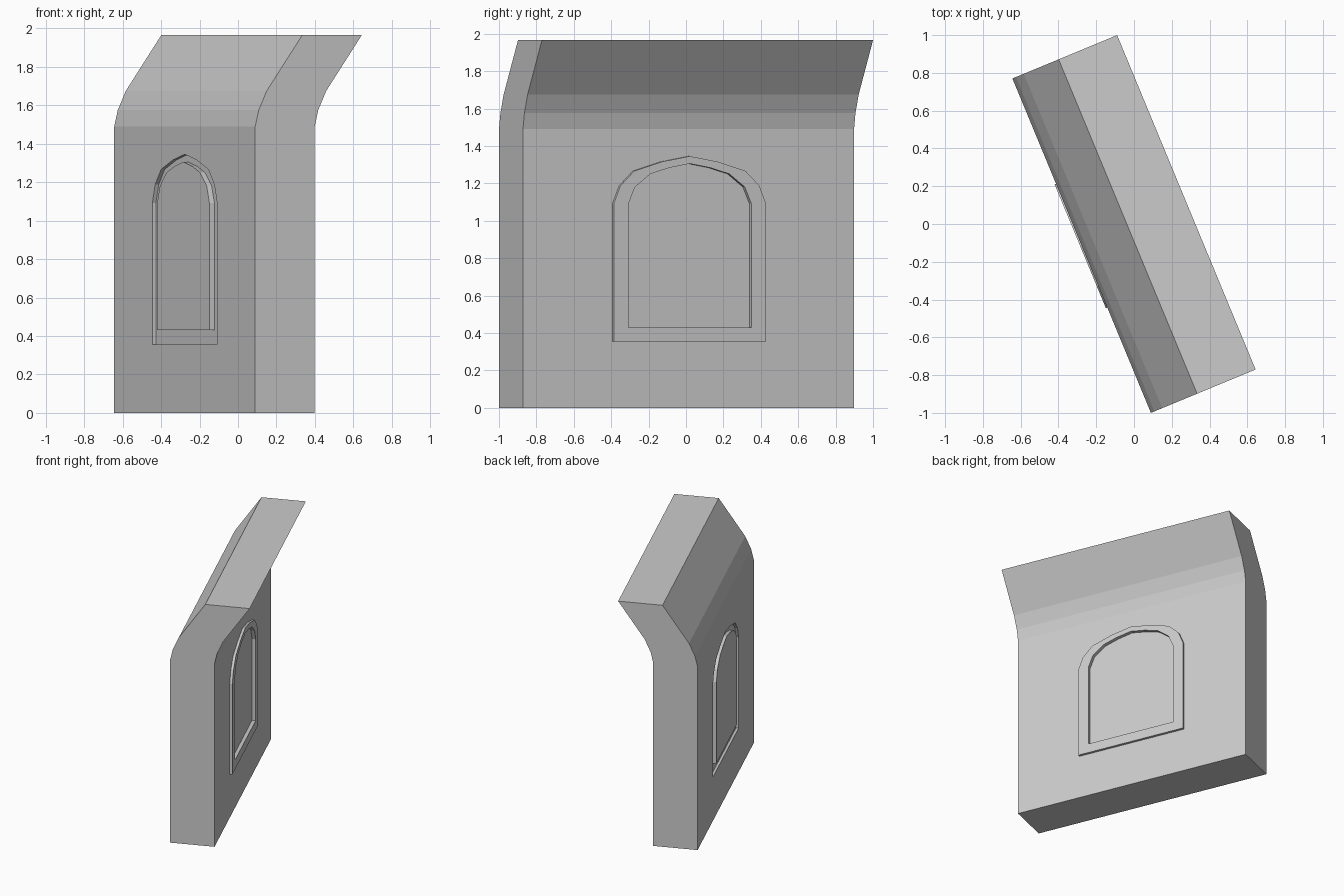
import bpy, bmesh
from math import radians
from mathutils import Matrix

if "Cube" in bpy.data.objects:
    bpy.data.objects.remove(bpy.data.objects["Cube"])

# Local frame: x = through the wall, y = along the wall, z = up; then turned 22.5 degrees
TURN = Matrix.Rotation(radians(22.5), 4, 'Z')
FACE = -0.30          # front face of the wall
THICK = 0.335
LENGTH = 1.916


def prism(name, points, direction):
    """Closed solid from a planar outline swept along a direction."""
    bm = bmesh.new()
    face = bm.faces.new([bm.verts.new(p) for p in points])
    swept = bmesh.ops.extrude_face_region(bm, geom=[face])['geom']
    bmesh.ops.translate(bm, vec=direction,
                        verts=[v for v in swept if isinstance(v, bmesh.types.BMVert)])
    bmesh.ops.recalc_face_normals(bm, faces=bm.faces)
    bm.transform(TURN)
    mesh = bpy.data.meshes.new(name)
    bm.to_mesh(mesh)
    bm.free()
    obj = bpy.data.objects.new(name, mesh)
    bpy.context.collection.objects.link(obj)
    return obj


def arch(name, half, start, end):
    """Pointed-arch solid between two depths measured from the front face."""
    outline = half + [(-y, z) for y, z in reversed(half) if y > 0]
    return prism(name, [(FACE + start, y, z) for y, z in outline], (end - start, 0, 0))


def combine(target, tool, operation):
    mod = target.modifiers.new(tool.name, 'BOOLEAN')
    mod.operation = operation
    mod.solver = 'EXACT'
    mod.object = tool
    bpy.context.view_layer.objects.active = target
    bpy.ops.object.modifier_apply(modifier=mod.name)
    bpy.data.objects.remove(tool)


# Wall with its leaning top
lean = [(0, 0), (0, 1.49), (0.02, 1.575), (0.065, 1.675), (0.265, 1.965)]
section = lean + [(x + THICK, z) for x, z in reversed(lean)]
wall = prism("wall", [(FACE + x, -LENGTH / 2, z) for x, z in section], (0, LENGTH, 0))

# Window outlines, right half from sill to peak
outer = [(0.44, 0.355), (0.44, 1.092), (0.402, 1.187), (0.322, 1.266), (0.16, 1.316), (0, 1.345)]
inner = [(0.355, 0.43), (0.355, 1.092), (0.318, 1.18), (0.229, 1.25), (0.12, 1.283), (0, 1.305)]
FRAME, PANE = 0.02, -0.008   # both pushed through the wall in the same direction

# Front: sunken frame with proud pane; back: proud frame with sunken pane
combine(wall, arch("frame_recess", outer, -0.1, FRAME), 'DIFFERENCE')
combine(wall, arch("front_pane", inner, PANE, 0.1), 'UNION')
combine(wall, arch("back_frame", outer, 0.2, THICK + FRAME), 'UNION')
combine(wall, arch("pane_recess", inner, THICK + PANE, 0.5), 'DIFFERENCE')
